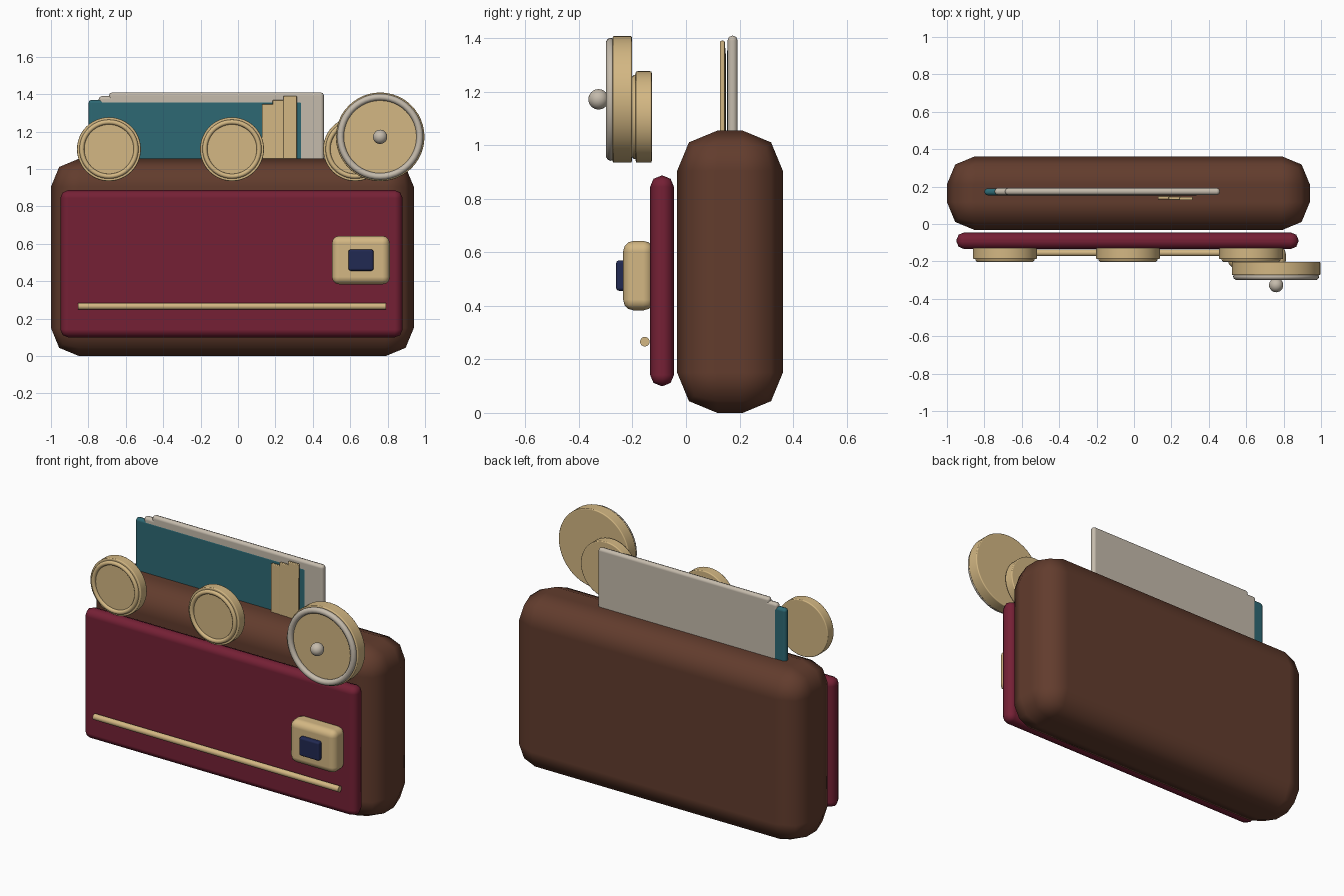
import bpy
import math

if "Cube" in bpy.data.objects:
    bpy.data.objects.remove(bpy.data.objects["Cube"])


def material(name, rgb):
    """Flat material from 0-255 display values."""
    def linear(v):
        v /= 255
        return v / 12.92 if v <= 0.04045 else ((v + 0.055) / 1.055) ** 2.4
    mat = bpy.data.materials.new(name)
    mat.diffuse_color = (*[linear(v) for v in rgb], 1)
    mat.use_nodes = True
    mat.node_tree.nodes["Principled BSDF"].inputs["Base Color"].default_value = mat.diffuse_color
    return mat


BROWN = material("brown leather", (98, 60, 45))
WINE = material("wine leather", (117, 32, 53))
GOLD = material("pale gold", (211, 183, 131))
SILVER = material("warm silver", (197, 187, 172))
TEAL = material("teal card", (45, 105, 116))
NAVY = material("navy", (33, 41, 82))


def finish(name, mat, bevel=0.0, segments=2):
    obj = bpy.context.object
    obj.name = name
    obj.data.materials.append(mat)
    bpy.ops.object.transform_apply(location=False, rotation=True, scale=True)
    if bevel:
        mod = obj.modifiers.new("rounded edges", 'BEVEL')
        mod.width = bevel
        mod.segments = segments
        mod.limit_method = 'ANGLE'
        mod.angle_limit = math.radians(40)
        mod.harden_normals = True
        bpy.ops.object.shade_smooth()
    else:
        bpy.ops.object.shade_smooth_by_angle(angle=math.radians(40))
    return obj


def box(name, mat, x, y, z, bevel, segments=2):
    """Rounded box from (min, max) pairs."""
    bpy.ops.mesh.primitive_cube_add(size=1, location=[(a + b) / 2 for a, b in (x, y, z)])
    bpy.context.object.scale = [b - a for a, b in (x, y, z)]
    return finish(name, mat, bevel, segments)


def disc(name, x, z, radius, y_front, y_back):
    bpy.ops.mesh.primitive_cylinder_add(
        vertices=48, radius=radius, depth=y_back - y_front,
        location=(x, (y_front + y_back) / 2, z), rotation=(math.pi / 2, 0, 0))
    return finish(name, GOLD, 0.006)


def ring(name, mat, x, y, z, major, minor):
    bpy.ops.mesh.primitive_torus_add(
        major_segments=48, minor_segments=10, major_radius=major, minor_radius=minor,
        location=(x, y, z), rotation=(math.pi / 2, 0, 0))
    return finish(name, mat)


# Wallet body and front flap
box("body", BROWN, (-1.0, 0.94), (-0.033, 0.362), (0, 1.055), 0.15)
box("front_flap", WINE, (-0.95, 0.88), (-0.134, -0.045), (0.10, 0.887), 0.042)

# Clasp with stone, and trim rod along the flap
box("clasp", GOLD, (0.502, 0.812), (-0.235, -0.12), (0.383, 0.643), 0.04, 3)
box("clasp_stone", NAVY, (0.59, 0.725), (-0.262, -0.225), (0.456, 0.57), 0.012)
bpy.ops.mesh.primitive_cylinder_add(vertices=16, radius=0.018, depth=1.645,
                                    location=(-0.032, -0.154, 0.266),
                                    rotation=(0, math.pi / 2, 0))
finish("trim_rod", GOLD)

# Staggered cards standing in the pocket; the teal one sits a hair forward
for i, (name, mat) in enumerate((("teal_card", TEAL), ("middle_card", SILVER),
                                 ("rear_card", SILVER))):
    left, top = -0.80 + 0.055 * i, 1.37 + 0.02 * i
    front = 0.153 if i == 0 else 0.155
    box(name, mat, (left, left + 1.15), (front, front + 0.038), (0.75, top), 0.018)

# Three stepped gold slips in front of the cards
for i in range(3):
    left = 0.127 + 0.058 * i
    front = 0.131 - 0.002 * i
    box(f"gold_slip_{i + 1}", GOLD, (left, left + 0.072), (front, front + 0.018),
        (0.80, 1.347 + 0.022 * i), 0.005)

# Three coins with raised rims
for i in range(3):
    x = -0.69 + 0.658 * i
    disc(f"coin_{i + 1}", x, 1.106, 0.171, -0.188, -0.128)
    ring(f"coin_rim_{i + 1}", GOLD, x, -0.190, 1.106, 0.145, 0.013)

# Large coin with silver rim and centre ball
disc("large_coin", 0.76, 1.172, 0.237, -0.274, -0.202)
ring("large_coin_rim", SILVER, 0.76, -0.281, 1.172, 0.212, 0.018)
bpy.ops.mesh.primitive_uv_sphere_add(segments=24, ring_count=16, radius=0.038,
                                     location=(0.76, -0.327, 1.172))
finish("centre_ball", SILVER)
